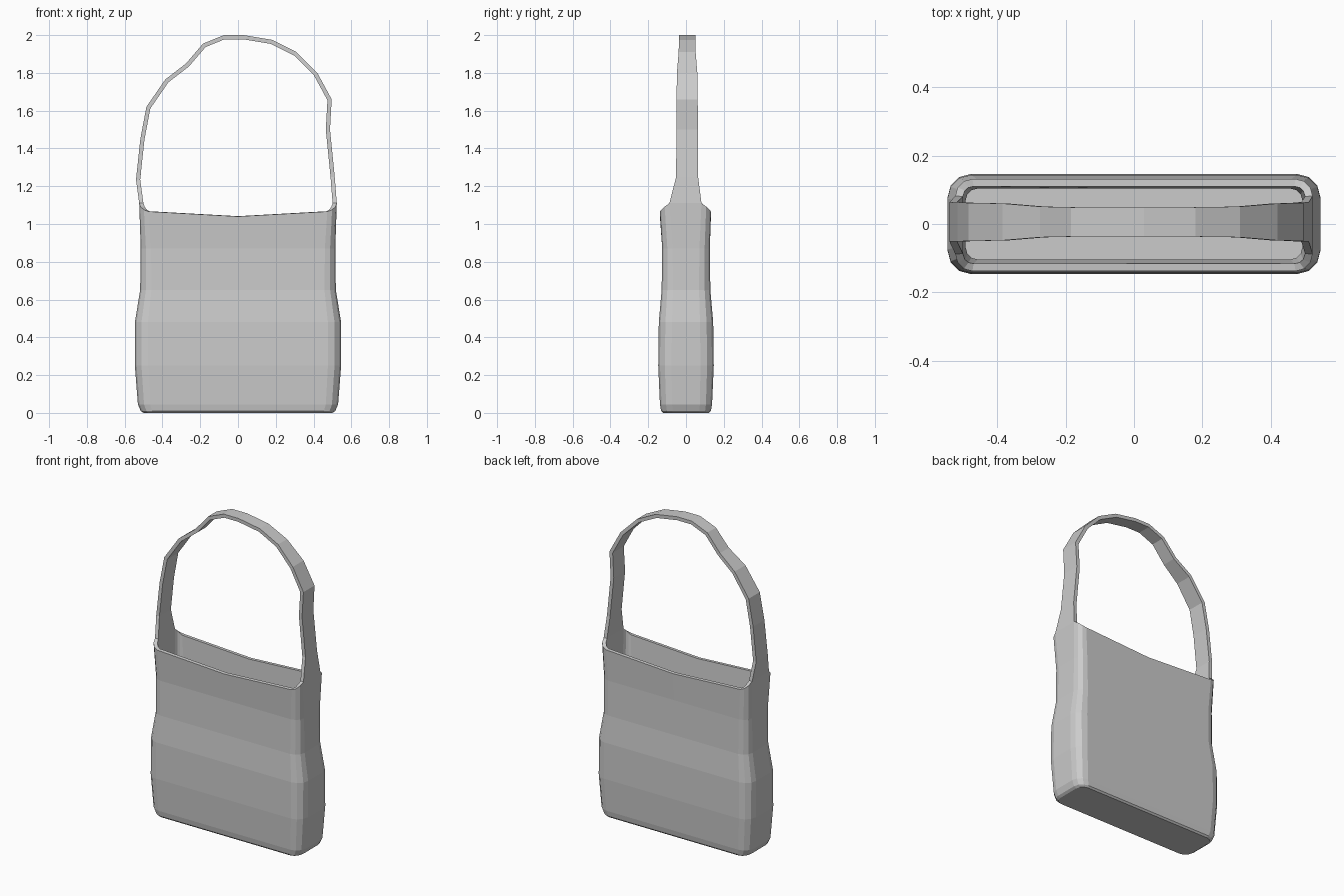
import bpy, bmesh
from math import cos, sin, radians

if "Cube" in bpy.data.objects:
    bpy.data.objects.remove(bpy.data.objects["Cube"])

bm = bmesh.new()


def rounded_ring(z, hx, hy, r, yc=0.0, rim=None):
    """Counter-clockwise rounded rectangle; rim gives the corner heights of the bag opening."""
    pts = []
    for k, (sx, sy) in enumerate([(1, 1), (-1, 1), (-1, -1), (1, -1)]):
        for j in range(4):
            a = radians(90 * k + 30 * j)
            x, y = sx * (hx - r) + r * cos(a), sy * (hy - r) + r * sin(a)
            h = z
            if rim:
                h = rim[j if k % 2 == 0 else 3 - j]
            pts.append((x, y + yc, h))
        if k in (0, 2):
            pts.append((0, sy * hy + yc, z))
    return [bm.verts.new(p) for p in pts]


# Body walls: z, half width, half depth, corner radius
sections = [(0.0, 0.50, 0.122, 0.05), (0.01, 0.515, 0.132, 0.06),
            (0.045, 0.53, 0.138, 0.065), (0.25, 0.546, 0.147, 0.07),
            (0.48, 0.546, 0.144, 0.07), (0.65, 0.518, 0.129, 0.06),
            (0.87, 0.515, 0.126, 0.055)]
rings = [rounded_ring(*s) for s in sections]
rings.append(rounded_ring(1.04, 0.523, 0.135, 0.05, -0.003, (1.11, 1.092, 1.075, 1.066)))
for lo, hi in zip(rings, rings[1:]):
    n = len(lo)
    for i in range(n):
        j = (i + 1) % n
        bm.faces.new((lo[i], lo[j], hi[j], hi[i]))

# Flat base
bm.faces.new(rings[0][::-1])

# Strap running from the right end of the rim over to the left: x, z, half width
path = [(0.512, 1.25, 0.058), (0.487, 1.50, 0.057), (0.496, 1.66, 0.056),
        (0.42, 1.80, 0.054), (0.31, 1.91, 0.045), (0.18, 1.975, 0.043),
        (0.03, 2.0, 0.043), (-0.075, 2.0, 0.043), (-0.185, 1.955, 0.043),
        (-0.275, 1.85, 0.045), (-0.385, 1.765, 0.054), (-0.485, 1.62, 0.056),
        (-0.517, 1.45, 0.057), (-0.54, 1.235, 0.058)]
top = rings[-1]
a, b = top[17], top[0]
for x, z, w in path:
    c, d = bm.verts.new((x, 0.006 - w, z)), bm.verts.new((x, 0.006 + w, z))
    bm.faces.new((a, b, d, c))
    a, b = c, d
bm.faces.new((a, b, top[8], top[9]))

mesh = bpy.data.meshes.new("shoulder_bag")
bm.to_mesh(mesh)
bm.free()
bag = bpy.data.objects.new("shoulder_bag", mesh)
bpy.context.collection.objects.link(bag)

# Cloth thickness, inward
solid = bag.modifiers.new("thickness", 'SOLIDIFY')
solid.thickness = 0.022
solid.offset = -1
solid.use_even_offset = True
